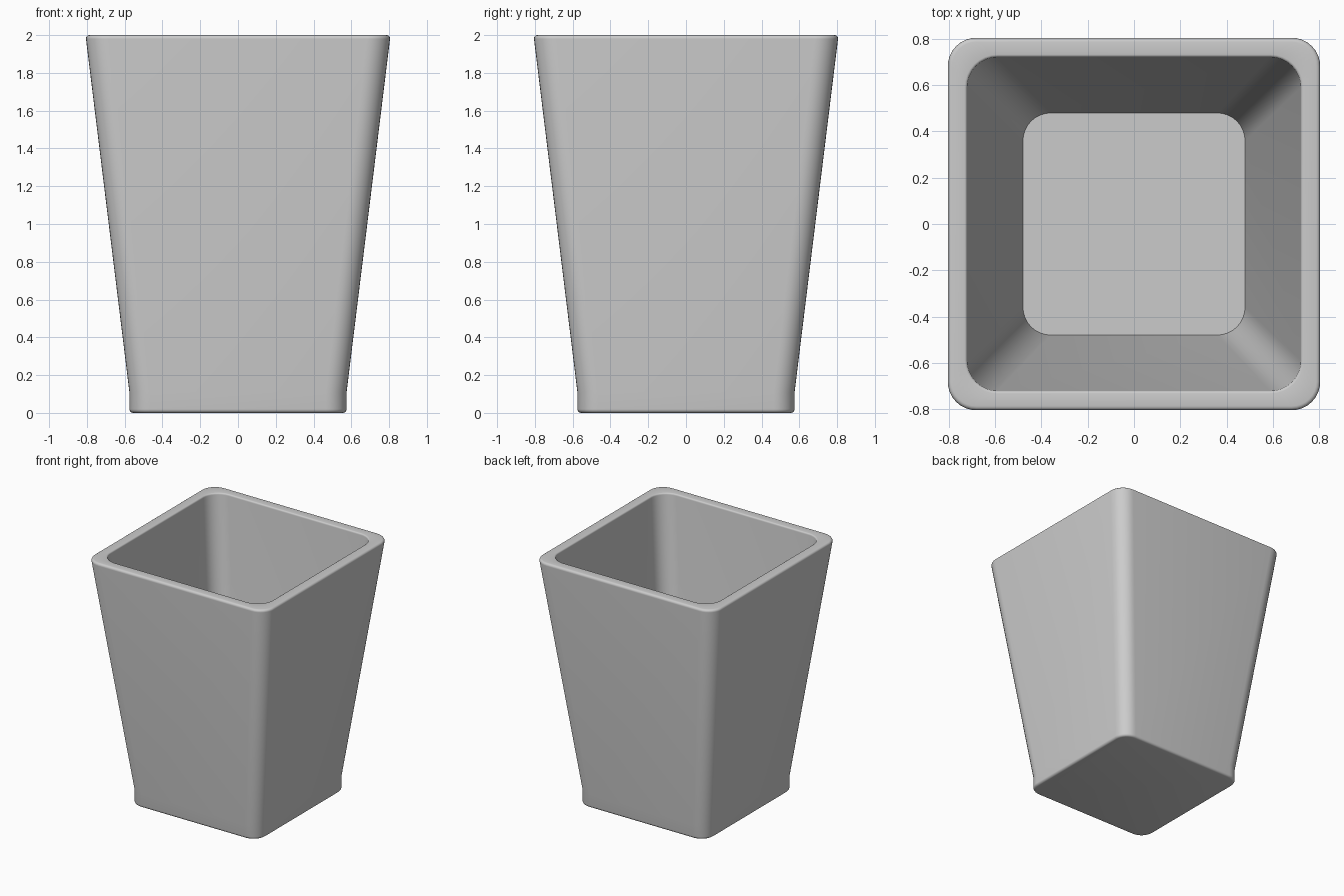
import bpy, bmesh, math

default = bpy.data.objects.get("Cube")
if default:
    bpy.data.objects.remove(default, do_unlink=True)

# Single matt grey
grey = bpy.data.materials.new("light_grey")
grey.use_nodes = True
colour = (0.6, 0.6, 0.6, 1)
grey.diffuse_color = colour
grey.node_tree.nodes["Principled BSDF"].inputs["Base Color"].default_value = colour

STEPS = 8


def rounded_square(bm, half, radius, z):
    """Ring of vertices around a square with rounded corners."""
    ring = []
    for corner in range(4):
        mid = math.radians(45 + 90 * corner)
        cx = math.copysign(half - radius, math.cos(mid))
        cy = math.copysign(half - radius, math.sin(mid))
        for i in range(STEPS + 1):
            a = math.radians(90 * (corner + i / STEPS))
            ring.append(bm.verts.new((cx + radius * math.cos(a), cy + radius * math.sin(a), z)))
    return ring


def edge_round(half, corner, z, r, start, end, steps=4):
    """Rounded lip of radius r, centred at (half, z)."""
    out = []
    for i in range(steps + 1):
        a = math.radians(start + (end - start) * i / steps)
        dx = r * math.cos(a)
        out.append((half + dx, corner + dx, z + r * math.sin(a)))
    return out


# Wall section from the underside, up the outside, over the rim, down to the floor
section = edge_round(0.555, 0.09, 0.02, 0.02, -90, 0)
section += [(0.575, 0.11, 0.11)]
section += edge_round(0.787, 0.105, 1.982, 0.018, -7, 90)
section += edge_round(0.733, 0.143, 1.988, 0.012, 90, 187)
section += [(0.48, 0.12, 0.11)]

bm = bmesh.new()
rings = [rounded_square(bm, *s) for s in section]
for low, high in zip(rings, rings[1:]):
    for i in range(len(low)):
        j = (i + 1) % len(low)
        bm.faces.new((low[i], low[j], high[j], high[i]))
bm.faces.new(rings[0][::-1])   # underside
bm.faces.new(rings[-1])        # inner floor
bmesh.ops.recalc_face_normals(bm, faces=bm.faces)

mesh = bpy.data.meshes.new("planter_pot")
bm.to_mesh(mesh)
bm.free()
mesh.materials.append(grey)
pot = bpy.data.objects.new("planter_pot", mesh)
bpy.context.collection.objects.link(pot)

# Smooth rounded corners, crisp inner floor edge
bpy.ops.object.select_all(action="DESELECT")
pot.select_set(True)
bpy.context.view_layer.objects.active = pot
bpy.ops.object.shade_smooth_by_angle(angle=math.radians(30))
